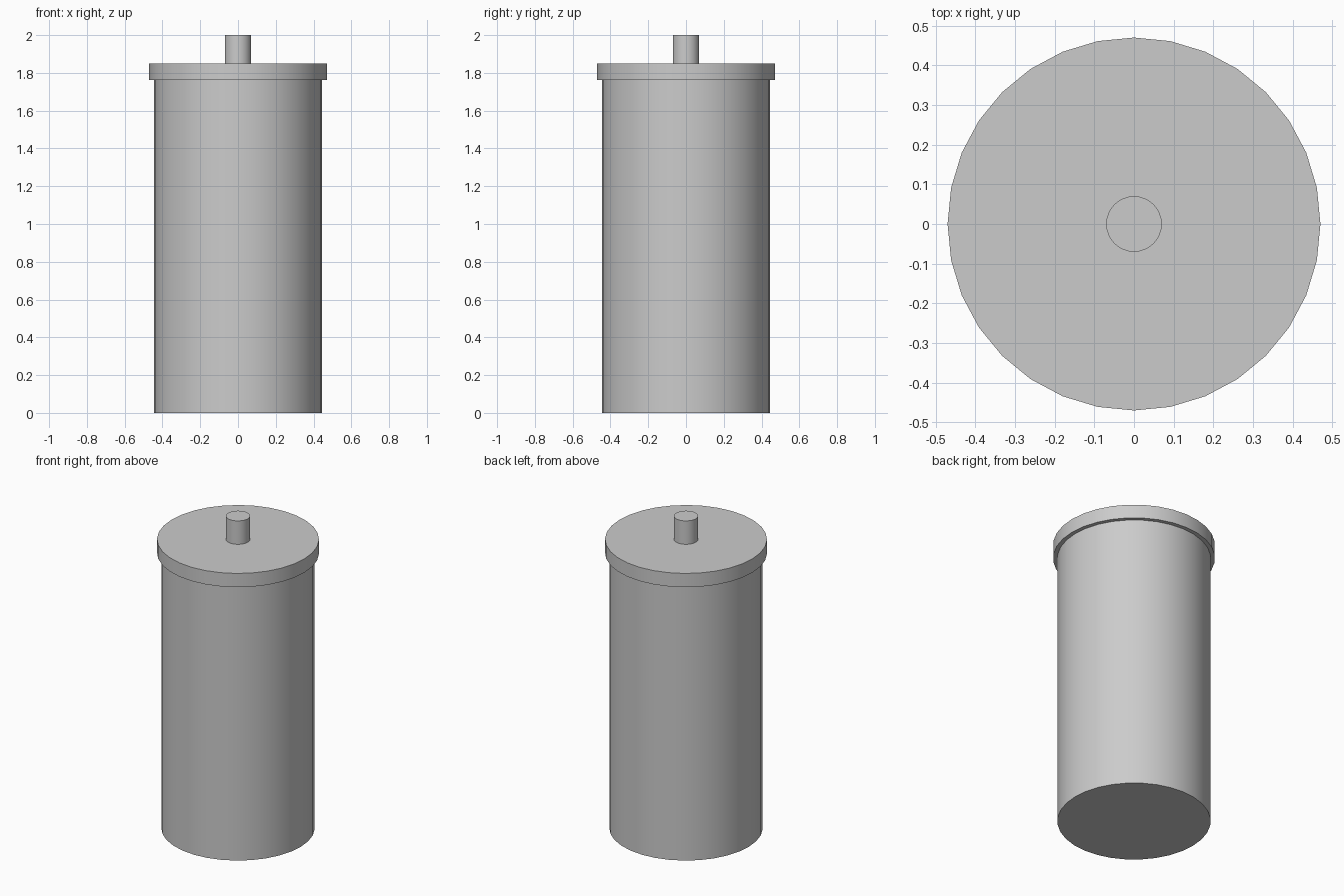
import bpy
import math

if "Cube" in bpy.data.objects:
    bpy.data.objects.remove(bpy.data.objects["Cube"])


def cylinder(name, radius, z0, z1, sides=32):
    """Upright cylinder between two heights, smooth sides and sharp rims."""
    bpy.ops.mesh.primitive_cylinder_add(
        vertices=sides, radius=radius, depth=z1 - z0,
        location=(0, 0, (z0 + z1) / 2))
    obj = bpy.context.object
    obj.name = name
    bpy.ops.object.shade_smooth_by_angle(angle=math.radians(30))
    return obj


# Main can, overhanging lid and central terminal pin
cylinder("body", 0.445, 0.0, 1.762)
cylinder("lid", 0.47, 1.762, 1.85)
cylinder("terminal_pin", 0.07, 1.85, 2.0)
